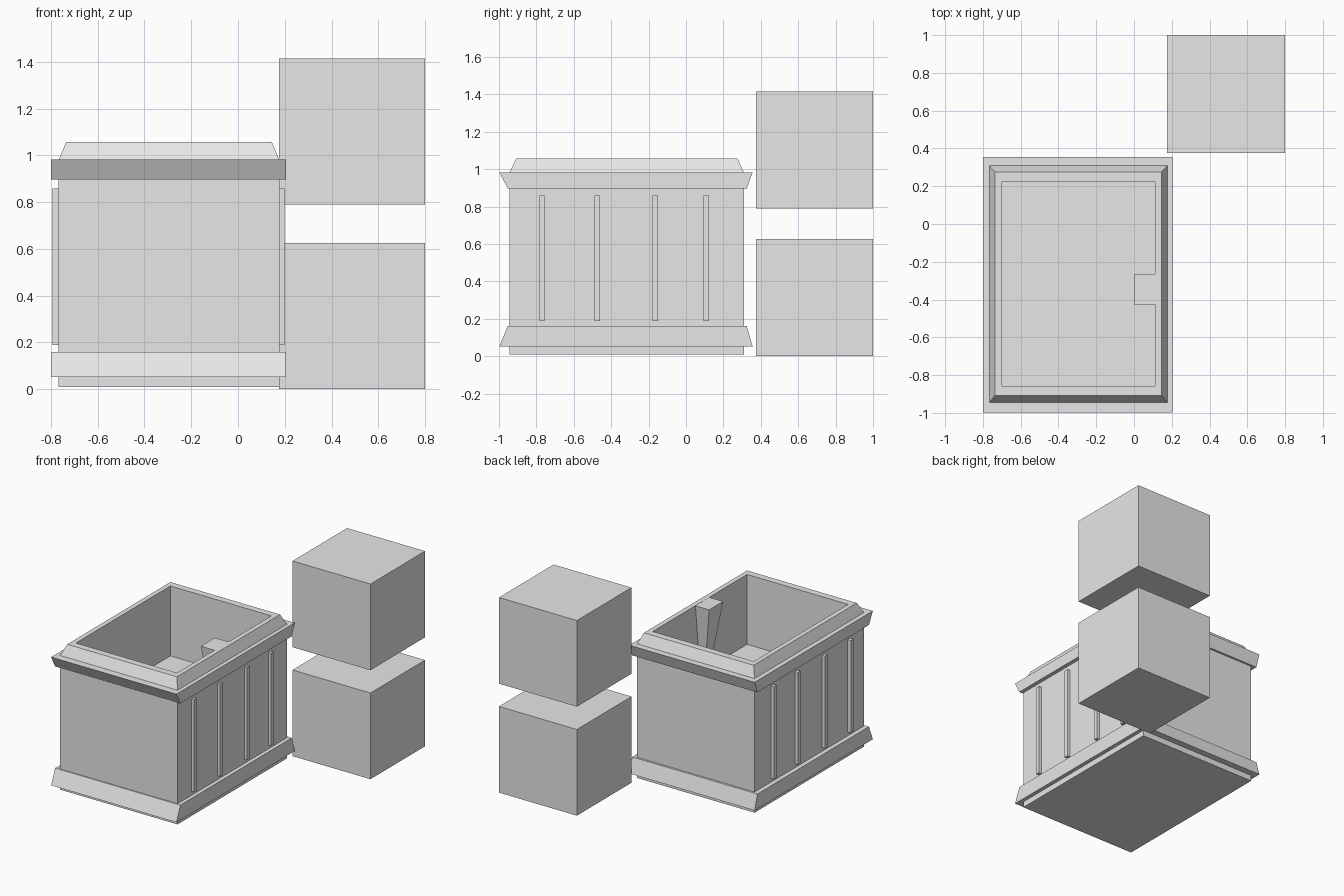
import bpy
import bmesh

cube = bpy.data.objects.get("Cube")
if cube:
    bpy.data.objects.remove(cube, do_unlink=True)

grey = bpy.data.materials.new("plain_grey")
grey.use_nodes = True
grey.diffuse_color = (0.8, 0.8, 0.8, 1)
grey.node_tree.nodes["Principled BSDF"].inputs["Base Color"].default_value = (0.8, 0.8, 0.8, 1)


def loft(name, rings, closed=False):
    """Join rectangles (x0, x1, y0, y1, z); cap the ends or close into a frame."""
    bm = bmesh.new()
    loops = [[bm.verts.new(p) for p in ((x0, y0, z), (x1, y0, z), (x1, y1, z), (x0, y1, z))]
             for x0, x1, y0, y1, z in rings]
    pairs = list(zip(loops, loops[1:]))
    if closed:
        pairs.append((loops[-1], loops[0]))
    else:
        bm.faces.new(loops[0])
        bm.faces.new(loops[-1])
    for a, b in pairs:
        for i in range(4):
            j = (i + 1) % 4
            bm.faces.new((a[i], a[j], b[j], b[i]))
    bmesh.ops.recalc_face_normals(bm, faces=bm.faces)
    mesh = bpy.data.meshes.new(name)
    bm.to_mesh(mesh)
    bm.free()
    mesh.materials.append(grey)
    obj = bpy.data.objects.new(name, mesh)
    bpy.context.collection.objects.link(obj)
    return obj


def box(name, x0, x1, y0, y1, z0, z1):
    return loft(name, [(x0, x1, y0, y1, z0), (x0, x1, y0, y1, z1)])


# Hollow container with a bevelled rim and a raised inner floor
body = (-0.767, 0.177, -0.945, 0.31)
inner = (-0.70, 0.11, -0.857, 0.225)
loft("container_body", [
    (*body, 0.01), (*body, 0.98),
    (-0.735, 0.145, -0.907, 0.275, 1.057),
    (*inner, 1.057), (*inner, 0.55)])

# Trim bands: slanted at front and back, upright at the sides
wide = (-0.80, 0.205, -0.998, 0.356)
narrow = (-0.80, 0.205, -0.953, 0.325)
core = (-0.75, 0.16, -0.93, 0.295)
for name, low, high, z0, z1 in (("lower_band", wide, narrow, 0.052, 0.16),
                                ("upper_band", narrow, wide, 0.897, 0.982)):
    loft(name, [(*low, z0), (*high, z1), (*core, z1), (*core, z0)], closed=True)

# Thin vertical ribs on both sides
for i, y in enumerate((-0.77, -0.474, -0.165, 0.108)):
    for side, x0, x1 in (("left", 0.17, 0.198), ("right", -0.793, -0.76)):
        box(f"{side}_rib_{i + 1}", x0, x1, y - 0.014, y + 0.014, 0.188, 0.858)

# Tapered bracket on the inner wall, flush with the rim
loft("inner_bracket", [(0.075, 0.12, -0.37, -0.32, 0.54),
                       (0.0, 0.12, -0.425, -0.265, 1.056)])

# Two loose cubes behind the container
for name, z in (("lower_cube", 0), ("upper_cube", 0.79)):
    box(name, 0.175, 0.8, 0.375, 1.0, z, z + 0.625)
